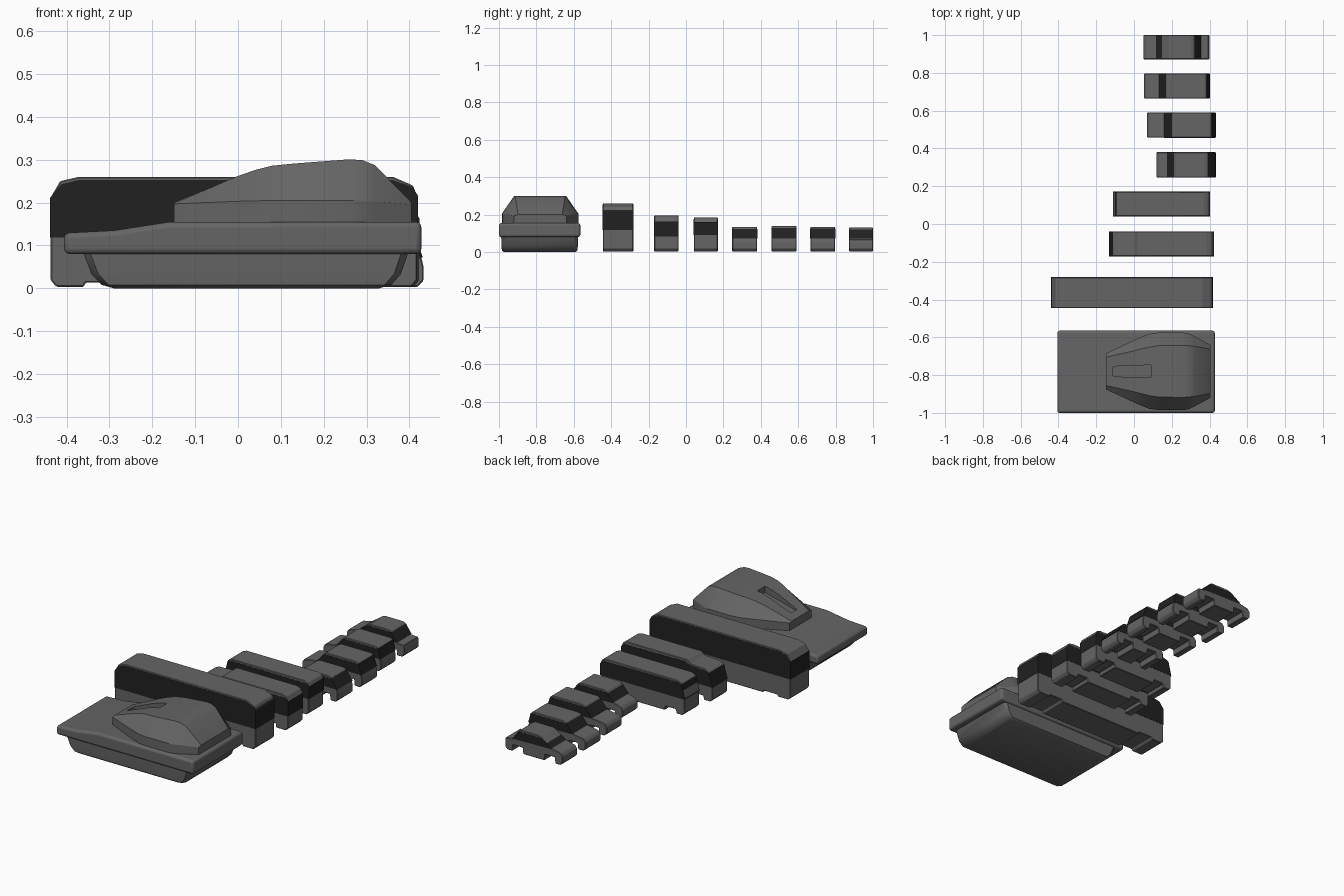
import bpy, bmesh, math


def material(name, v):
    m = bpy.data.materials.new(name)
    m.diffuse_color = (v, v, v, 1)
    return m


PAINT = material("paint", 0.13)
GLASS = material("dark_glass", 0.015)


def make(name, rings, mat, bevel=0.0, segments=2):
    """Skin a list of equal-length point rings and cap both ends."""
    bm = bmesh.new()
    vs = [[bm.verts.new(p) for p in r] for r in rings]
    n = len(rings[0])
    for a, b in zip(vs, vs[1:]):
        for i in range(n):
            j = (i + 1) % n
            bm.faces.new((a[i], a[j], b[j], b[i]))
    bm.faces.new(vs[0][::-1])
    bm.faces.new(vs[-1])
    bmesh.ops.recalc_face_normals(bm, faces=bm.faces)
    me = bpy.data.meshes.new(name)
    bm.to_mesh(me)
    bm.free()
    ob = bpy.data.objects.new(name, me)
    bpy.context.collection.objects.link(ob)
    me.materials.append(mat)
    if bevel:
        m = ob.modifiers.new("bevel", "BEVEL")
        m.width, m.segments = bevel, segments
        m.limit_method = "ANGLE"
        m.angle_limit = math.radians(35)
    return ob


def extrude(name, profile, y0, y1, mat, bevel=0.0, segments=2):
    return make(name, [[(x, y, z) for x, z in profile] for y in (y0, y1)], mat, bevel, segments)


def smooth(ob, angle=35):
    bpy.ops.object.select_all(action="DESELECT")
    ob.select_set(True)
    bpy.context.view_layer.objects.active = ob
    bpy.ops.object.shade_smooth_by_angle(angle=math.radians(angle))


def underside(x0, x1, arches, h, z=0.003):
    """Bottom outline from left to right with wheel arch notches."""
    pts = [(x0, 0.018), (x0 + 0.014, z)]
    for a, b in arches:
        pts += [(a, z), (a + 0.004, z + h), (b - 0.004, z + h), (b, z)]
    return pts + [(x1 - 0.014, z), (x1, 0.018)]


def vehicle(name, x0, x1, y0, y1, upper, glass, arches, h):
    # upper: outline from the right end over the roof to the left end
    body = extrude(name + "_body", underside(x0, x1, arches, h) + upper, y0, y1, PAINT, 0.003, 1)
    win = extrude(name + "_windows", glass, y0 - 0.001, y1 + 0.001, GLASS)
    return body, win


# Long coach
vehicle("coach", -0.437, 0.418, -0.445, -0.282,
        [(0.418, 0.215), (0.408, 0.24), (0.362, 0.26), (-0.372, 0.26), (-0.415, 0.25), (-0.437, 0.212)],
        [(-0.4385, 0.118), (0.4195, 0.118), (0.4195, 0.217), (0.407, 0.236), (0.36, 0.253),
         (-0.37, 0.253), (-0.412, 0.243), (-0.4385, 0.211)],
        [(-0.36, -0.27), (0.25, 0.34)], 0.01)

# Van with a lower cab roof
vehicle("cab_van", -0.132, 0.422, -0.17, -0.04,
        [(0.422, 0.165), (0.41, 0.188), (0.385, 0.196), (0.022, 0.196), (0.002, 0.178),
         (-0.085, 0.174), (-0.11, 0.162), (-0.132, 0.085)],
        [(-0.1335, 0.083), (0.4235, 0.083), (0.4235, 0.163), (0.408, 0.18), (0.03, 0.185),
         (0.004, 0.17), (-0.085, 0.166), (-0.112, 0.158)],
        [(-0.08, -0.01), (0.28, 0.35)], 0.022)

# Minibus
vehicle("minibus", -0.11, 0.4, 0.042, 0.17,
        [(0.4, 0.16), (0.392, 0.178), (0.37, 0.186), (-0.065, 0.186), (-0.09, 0.176), (-0.11, 0.1)],
        [(-0.1115, 0.092), (0.4015, 0.092), (0.4015, 0.158), (0.39, 0.173), (-0.065, 0.177), (-0.092, 0.17)],
        [(-0.06, 0.01), (0.27, 0.34)], 0.022)


def car(name, x0, x1, y0, y1, zr, hood, roof0, roof1, rear, zb=0.068, h=0.034):
    """Small car: hood end, roof start, roof end, foot of the rear window."""
    tail = [(x1, 0.05), (x1 - 0.004, zb)]
    if x1 - rear > 0.012:
        tail.append((rear, zb + 0.003))
    zh = zb + 0.012
    upper = tail + [(roof1, zr - 0.004), (roof1 - 0.012, zr), (roof0 + 0.014, zr),
                    (roof0, zr - 0.005), (hood, zh), (x0 + 0.012, zb), (x0, 0.052)]
    zt = zr - 0.01
    foot = rear if len(tail) == 3 else x1 - 0.004
    glass = [(hood + 0.004, zh - 0.004), (hood - 0.003, zh), (roof0 - 0.004, zt),
             (roof1 + 0.004, zt), (foot + 0.002, zb + 0.004)]
    arches = [(x0 + 0.045, x0 + 0.11), (x1 - 0.11, x1 - 0.045)]
    vehicle(name, x0, x1, y0, y1, upper, glass, arches, h)


# Row of four small cars
car("short_hatchback", 0.12, 0.433, 0.247, 0.38, 0.134, 0.178, 0.22, 0.388, 0.433)
car("estate_car", 0.07, 0.433, 0.457, 0.59, 0.138, 0.162, 0.205, 0.408, 0.433)
car("hatchback", 0.053, 0.402, 0.665, 0.797, 0.135, 0.135, 0.174, 0.382, 0.402)
car("saloon", 0.05, 0.4, 0.872, 1.0, 0.13, 0.12, 0.182, 0.315, 0.352)

# Hovercraft skirt, flaring up to the deck
skirt = []
for x0, x1, d, z in [(-0.29, 0.33, 0.026, 0), (-0.318, 0.358, 0.016, 0.008),
                     (-0.342, 0.38, 0.013, 0.033), (-0.362, 0.398, 0.012, 0.085)]:
    a, b, c = -1 + d, -0.565 - d, 0.016
    skirt.append([(x0 + c, a, z), (x1 - c, a, z), (x1, a + c, z), (x1, b - c, z),
                  (x1 - c, b, z), (x0 + c, b, z), (x0, b - c, z), (x0, a + c, z)])
smooth(make("hovercraft_skirt", skirt, PAINT), 40)

# Hovercraft deck slab with a lowered bow
deck = [(-0.406, 0.08), (0.428, 0.08), (0.428, 0.155), (-0.16, 0.155), (-0.29, 0.135), (-0.406, 0.129)]
smooth(extrude("hovercraft_deck", deck, -1.0, -0.565, PAINT, 0.013, 3), 40)

# Hovercraft cabin, lofted along x: x, base half width, roof half width, shoulder z, roof z
yc = -0.78
cabin = []
for x, w, t, s, z in [(-0.149, 0.095, 0.075, 0.197, 0.2), (0.0, 0.165, 0.108, 0.203, 0.262),
                      (0.04, 0.182, 0.118, 0.204, 0.276), (0.08, 0.198, 0.128, 0.205, 0.286),
                      (0.13, 0.205, 0.136, 0.205, 0.291), (0.26, 0.205, 0.138, 0.205, 0.301),
                      (0.29, 0.2, 0.136, 0.204, 0.299), (0.32, 0.186, 0.132, 0.203, 0.287),
                      (0.405, 0.14, 0.118, 0.195, 0.2)]:
    cabin.append([(x, yc - w, 0.15), (x, yc - w, s), (x, yc - t, z),
                  (x, yc + t, z), (x, yc + w, s), (x, yc + w, 0.15)])
cab = make("hovercraft_cabin", cabin, PAINT)

# Recessed slot in the cabin roof
cutter = make("slot_cutter", [[(x, yc - w, z), (x, yc + w, z), (x, yc + w, 0.35), (x, yc - w, 0.35)]
                              for x, w, z in [(-0.11, 0.025, 0.206), (-0.05, 0.03, 0.22), (0.09, 0.033, 0.253)]], PAINT)
cutter.hide_render = True
cutter.hide_viewport = True
cut = cab.modifiers.new("slot", "BOOLEAN")
cut.operation, cut.object, cut.solver = "DIFFERENCE", cutter, "EXACT"
smooth(cab, 25)
